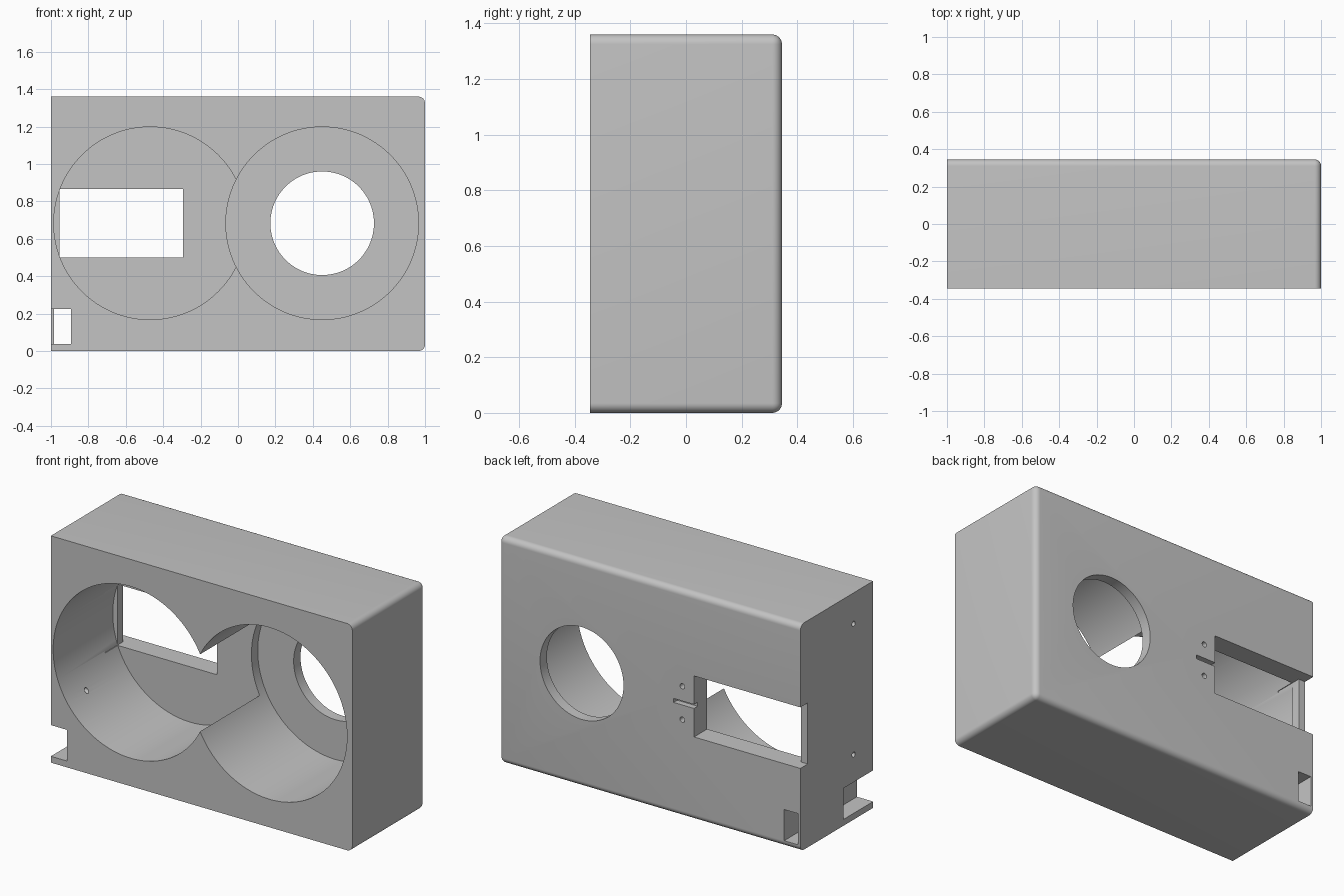
import bpy, bmesh, math
from mathutils import Matrix, Vector

cube = bpy.data.objects.get("Cube")
if cube:
    bpy.data.objects.remove(cube, do_unlink=True)

W, D, H = 1.0, 0.345, 1.36      # half width, half depth, height
MID_Z = 0.683

grey = bpy.data.materials.new("plain_grey")
grey.use_nodes = True
colour = (0.55, 0.55, 0.55, 1)
grey.diffuse_color = colour
grey.node_tree.nodes["Principled BSDF"].inputs["Base Color"].default_value = colour


def make_object(name, bm):
    mesh = bpy.data.meshes.new(name)
    bm.to_mesh(mesh)
    bm.free()
    mesh.materials.append(grey)
    obj = bpy.data.objects.new(name, mesh)
    bpy.context.collection.objects.link(obj)
    return obj


def box_mesh(x, y, z):
    """Box spanning the given (low, high) ranges."""
    bm = bmesh.new()
    spans = (x, y, z)
    centre = Vector([(a + b) / 2 for a, b in spans])
    size = [b - a for a, b in spans]
    bmesh.ops.create_cube(bm, size=1, matrix=Matrix.Translation(centre) @ Matrix.Diagonal((*size, 1)))
    return bm


def rod_mesh(axis, a, b, radius, start, end, sides):
    """Cylinder along x or y, centred on the other two coordinates (a, b)."""
    bm = bmesh.new()
    mid = (start + end) / 2
    if axis == "y":
        place = Matrix.Translation((a, mid, b)) @ Matrix.Rotation(math.pi / 2, 4, "X")
    else:
        place = Matrix.Translation((mid, a, b)) @ Matrix.Rotation(math.pi / 2, 4, "Y")
    bmesh.ops.create_cone(bm, cap_ends=True, segments=sides, radius1=radius,
                          radius2=radius, depth=end - start, matrix=place)
    return bm


def cut(target, bm):
    """Subtract a shape from the target and discard the cutter."""
    cutter = make_object("cutter", bm)
    cutter.hide_render = True
    mod = target.modifiers.new("cut", "BOOLEAN")
    mod.operation = "DIFFERENCE"
    mod.solver = "EXACT"
    mod.object = cutter
    bpy.ops.object.modifier_apply(modifier=mod.name)
    mesh = cutter.data
    bpy.data.objects.remove(cutter, do_unlink=True)
    bpy.data.meshes.remove(mesh)


# Housing block, rounded along the back and at the closed end
bm = box_mesh((-W, W), (-D, D), (0, H))
rounded = []
for edge in bm.edges:
    mid = (edge.verts[0].co + edge.verts[1].co) / 2
    back = mid.y > D - 0.01 and mid.x > -0.5
    end = mid.x > W - 0.01 and abs(mid.y) < 0.01
    if back or end:
        rounded.append(edge)
bmesh.ops.bevel(bm, geom=rounded, offset=0.035, segments=8, profile=0.5, affect="EDGES")
housing = make_object("housing", bm)
bpy.ops.object.select_all(action="DESELECT")
housing.select_set(True)
bpy.context.view_layer.objects.active = housing

# Two overlapping round pockets, one slightly deeper, with a round port behind it
cut(housing, rod_mesh("y", -0.47, MID_Z, 0.515, -0.5, 0.22, 128))
cut(housing, rod_mesh("y", 0.45, MID_Z, 0.515, -0.5, 0.28, 128))
cut(housing, rod_mesh("y", 0.45, MID_Z, 0.277, 0.1, 0.5, 96))

# Rectangular window with a shallow recess running out through the open end
cut(housing, box_mesh((-0.955, -0.295), (0.1, 0.5), (0.5, 0.866)))
cut(housing, box_mesh((-1.1, -0.295), (0.275, 0.5), (0.5, 0.866)))

# Cable notch at the lower front corner and its channel to the back
cut(housing, box_mesh((-1.1, -0.893), (-0.5, -0.065), (0.038, 0.225)))
cut(housing, box_mesh((-0.983, -0.893), (-0.2, 0.5), (0.038, 0.225)))

# Screw holes and thin groove beside the window
for z in (MID_Z - 0.1, MID_Z + 0.1):
    cut(housing, rod_mesh("y", -0.217, z, 0.016, 0.265, 0.5, 24))
cut(housing, box_mesh((-0.31, -0.16), (0.31, 0.5), (MID_Z - 0.012, MID_Z + 0.012)))

# Screw holes in the open end
for z in (0.39, 1.175):
    cut(housing, rod_mesh("x", -0.16, z, 0.015, -1.1, -0.86, 24))

bpy.ops.object.shade_smooth_by_angle(angle=math.radians(30))
